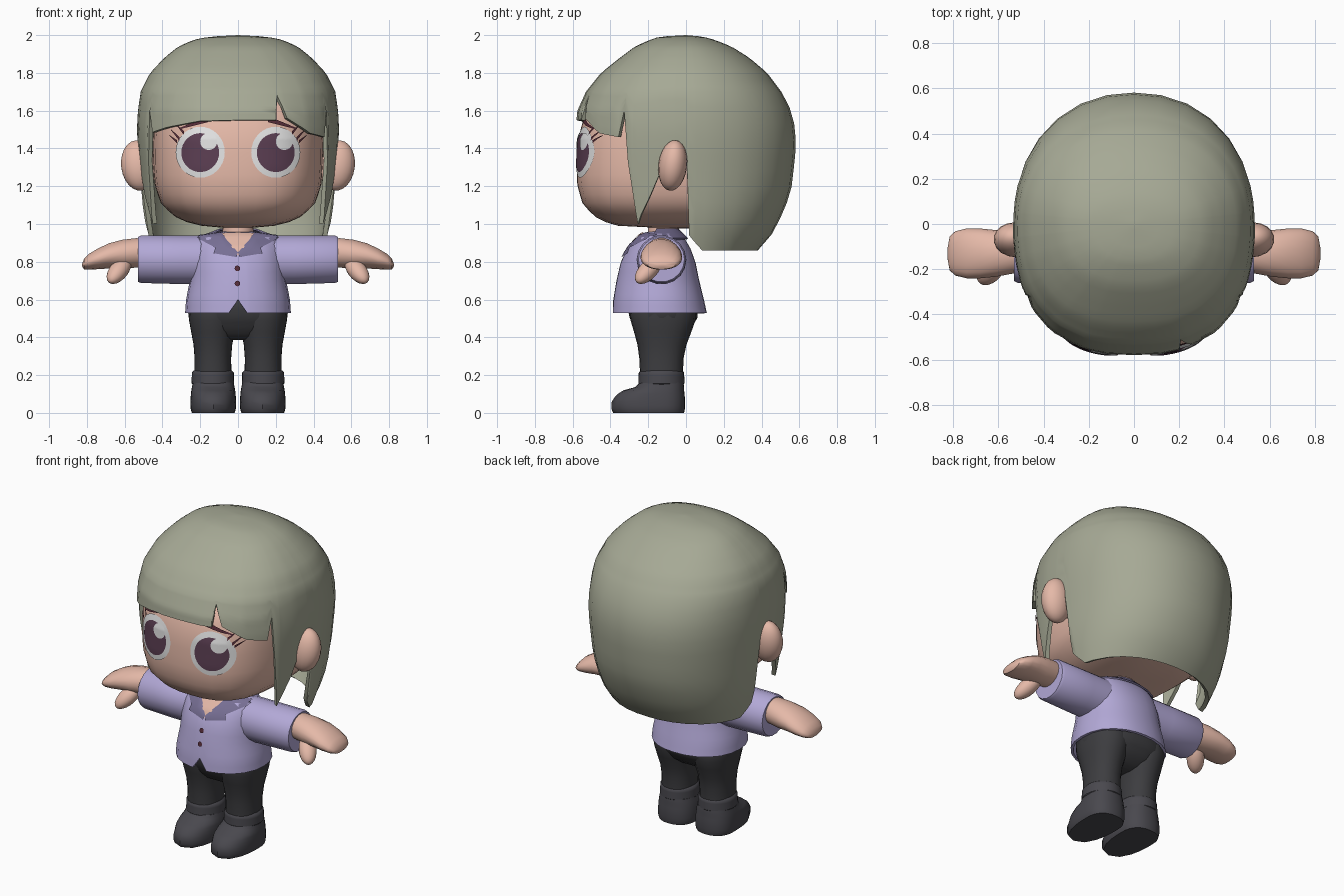
import bpy, bmesh, math
from mathutils import Vector

if "Cube" in bpy.data.objects:
    bpy.data.objects.remove(bpy.data.objects["Cube"])


def material(name, rgb):
    m = bpy.data.materials.new(name)
    m.diffuse_color = [((c / 255 + 0.055) / 1.055) ** 2.4 for c in rgb] + [1]
    m.use_nodes = True
    m.node_tree.nodes["Principled BSDF"].inputs["Base Color"].default_value = m.diffuse_color
    return m


HAIR = material("sage hair", (166, 169, 149))
SKIN = material("skin", (229, 185, 168))
SHIRT = material("lavender cloth", (178, 168, 214))
COLLAR = material("dark lavender", (119, 111, 148))
PANTS = material("charcoal cloth", (61, 61, 64))
BOOT = material("dark grey leather", (73, 72, 78))
IRIS = material("plum iris", (91, 62, 82))
WHITE = material("eye white", (226, 226, 226))
LASH = material("maroon lash", (86, 44, 56))


def finish(name, bm, mat, solid=0.0, front=False):
    bmesh.ops.remove_doubles(bm, verts=bm.verts[:], dist=0.0008)
    bmesh.ops.recalc_face_normals(bm, faces=bm.faces[:])
    if front:
        for f in bm.faces:
            if f.normal.y > 0:
                f.normal_flip()
    me = bpy.data.meshes.new(name)
    bm.to_mesh(me)
    bm.free()
    me.materials.append(mat)
    ob = bpy.data.objects.new(name, me)
    bpy.context.collection.objects.link(ob)
    bpy.ops.object.select_all(action='DESELECT')
    ob.select_set(True)
    bpy.context.view_layer.objects.active = ob
    if solid:
        mod = ob.modifiers.new("thickness", 'SOLIDIFY')
        mod.thickness, mod.offset = solid, -1
        bpy.ops.object.modifier_apply(modifier=mod.name)
    bpy.ops.object.shade_smooth_by_angle(angle=math.radians(42))
    return ob


def lerp_table(table, t):
    """Linear lookup in rows sorted by rising first value."""
    if t <= table[0][0]:
        return table[0][1:]
    for a, b in zip(table, table[1:]):
        if t <= b[0]:
            k = (t - a[0]) / (b[0] - a[0])
            return tuple(p + (q - p) * k for p, q in zip(a[1:], b[1:]))
    return table[-1][1:]


def skin_rings(bm, rings, closed=True, cap=False):
    rows = [[bm.verts.new(p) for p in r] for r in rings]
    n = len(rows[0])
    for r, s in zip(rows, rows[1:]):
        for i in range(n if closed else n - 1):
            j = (i + 1) % n
            bm.faces.new((r[i], r[j], s[j], s[i]))
    if cap:
        bm.faces.new(rows[0])
        bm.faces.new(rows[-1])


def shell(name, mat, table, cx=0, cy=0, n=2.0, n_back=None, hem=None, split=None,
          cols=None, rows=16, closed=True, cap=True, solid=0.0):
    """Upright rounded body from rows of (z, half width, front depth, back depth).
    Above the split height the rings stay level; below it they run to the hem."""
    cols = cols or [i * 15 for i in range(24)]
    table = sorted(table)
    top, low = table[-1][0], table[0][0]
    rings = []
    for k in range(rows + 1 + (10 if split else 0)):
        ring = []
        for d in cols:
            end = hem(d) if hem else low
            if split and k <= rows:
                z = top - (top - split) * (1 - math.cos(math.pi / 2 * k / rows))
            elif split:
                z = split - (split - end) * (k - rows) / 10
            else:
                z = top - (top - end) * (1 - math.cos(math.pi * k / rows)) / 2
            w, f, b = (max(v, 1e-4) for v in lerp_table(table, z))
            s, c = math.sin(math.radians(d)), math.cos(math.radians(d))
            y, e = (f, n) if c > 0 else (b, n_back or n)
            r = (abs(s / w) ** e + abs(c / y) ** e) ** (-1 / e)
            ring.append((cx + r * s, cy - r * c, z))
        rings.append(ring)
    bm = bmesh.new()
    skin_rings(bm, rings, closed, cap)
    return finish(name, bm, mat, solid)


def tube(name, mat, rows, seg=18):
    """Sideways limb from rows of (x, y, z, y radius, z radius)."""
    ang = [math.tau * i / seg for i in range(seg)]
    bm = bmesh.new()
    skin_rings(bm, [[(x, y + ry * math.cos(a), z + rz * math.sin(a)) for a in ang]
                    for x, y, z, ry, rz in rows], cap=True)
    return finish(name, bm, mat)


def ball(name, mat, loc, radii, axis=None, tilt=(0, 0, 0)):
    bm = bmesh.new()
    bmesh.ops.create_uvsphere(bm, u_segments=18, v_segments=12, radius=1)
    ob = finish(name, bm, mat)
    ob.location, ob.scale, ob.rotation_euler = loc, radii, tilt
    if axis:
        ob.rotation_euler = Vector(axis).to_track_quat('Z', 'Y').to_euler()


def decal(name, mat, edge_a, edge_b, table, cy, n, lift, steps=5):
    """Thin plate between two outlines in (x, z), laid on a body's front."""
    table = sorted(table)

    def place(x, z):
        w, f, b = lerp_table(table, z)
        return (x, cy - f * max(0, 1 - abs(x / w) ** n) ** (1 / n) - lift, z)
    rings = []
    for k in range(steps + 1):
        t = k / steps
        rings.append([place(a[0] + (b[0] - a[0]) * t, a[1] + (b[1] - a[1]) * t)
                      for a, b in zip(edge_a, edge_b)])
    bm = bmesh.new()
    skin_rings(bm, rings, closed=False)
    finish(name, bm, mat, front=True)


# Head
HN = 2.9
head = [(.975, 0, 0, 0), (.985, .17, .34, .22), (1.02, .31, .46, .36), (1.1, .405, .545, .44),
        (1.2, .44, .575, .48), (1.3, .45, .58, .5), (1.45, .45, .572, .5), (1.6, .44, .53, .5),
        (1.7, .41, .42, .44), (1.85, .26, .23, .25), (1.9, 0, 0, 0)]
shell("head", SKIN, head, n=HN, n_back=2.3, rows=24, cols=[i * 10 for i in range(36)])
shell("neck", SKIN, [(.88, .085, .085, .085), (1.03, .08, .08, .08)], cy=-.12, rows=2)

# Hair: a dome whose hem follows the fringe, side locks and long back
dome = [(.86, .45, .48, .38), (.93, .47, .5, .445), (1.0, .49, .52, .485), (1.1, .505, .55, .53),
        (1.2, .513, .58, .56), (1.4, .53, .587, .582), (1.5, .535, .585, .58), (1.6, .53, .575, .557),
        (1.7, .515, .53, .505), (1.8, .465, .45, .43), (1.88, .39, .35, .335), (1.94, .315, .27, .24),
        (1.975, .235, .19, .15), (1.992, .15, .14, .09), (2.0, 0, 0, 0)]
locks = [(55, 1.6), (57, 1.33), (60.5, 1.0), (63, 1.05), (69, 1.15), (75, 1.27), (83, 1.3),
         (90.5, 1.3), (92, .94), (95, .91), (101, .86), (180, .86)]
right_hem = [(0, 1.55), (20, 1.55), (22, 1.68), (26, 1.56), (40, 1.48), (52, 1.46)] + locks
left_hem = [(0, 1.55), (20, 1.545), (40, 1.51), (51, 1.485)] + locks


def hair_hem(d):
    return lerp_table(right_hem if d >= 0 else left_hem, abs(d))[0]


breaks = {d for d, z in right_hem} | {-d for d, z in left_hem} | set(range(-168, 181, 12))
shell("hair", HAIR, dome, n=2.4, n_back=2.15, hem=hair_hem, split=1.7, rows=16,
      cols=sorted(breaks - {-180}), cap=False, solid=.025)

# Ears
for s in (-1, 1):
    ball("ear", SKIN, (s * .525, -.07, 1.31), (.095, .076, .135), tilt=(-.12, s * .12, 0))


# Eyes, lashes and brows
def disc(name, mat, x, z, rx, rz, lift):
    ring = [(x + rx * math.cos(math.tau * i / 32), z + rz * math.sin(math.tau * i / 32))
            for i in range(33)]
    decal(name, mat, [(x, z)] * 33, ring, head, 0, HN, lift)


def stroke(name, x0, z0, x1, z1, width):
    rows = [(x0 + (x1 - x0) * t, z0 + (z1 - z0) * t, width * (1 - .8 * t)) for t in (0, .3, .6, 1)]
    decal(name, LASH, [(x, z + w) for x, z, w in rows], [(x, z - w) for x, z, w in rows],
          head, 0, HN, .009, 1)


for s in (-1, 1):
    disc("eye_white", WHITE, s * .2, 1.38, .13, .135, .004)
    disc("iris", IRIS, s * .2, 1.378, .1, .103, .0065)
    disc("eye_glint", WHITE, s * .2 + .045, 1.437, .045, .045, .009)
    stroke("lash", s * .31, 1.45, s * .355, 1.5, .01)
    stroke("lash", s * .285, 1.48, s * .33, 1.53, .01)
    stroke("lash", s * .322, 1.435, s * .365, 1.47, .008)
    stroke("brow", s * .16, 1.555, s * .31, 1.505, .016)

# Shirt with a split front hem
CY = -.14
torso = [(.53, .28, .25, .25), (.6, .275, .245, .235), (.7, .255, .228, .21), (.8, .25, .205, .19),
         (.88, .24, .165, .16), (.94, .22, .11, .12), (.957, .12, .085, .09), (.965, 0, 0, 0)]
front_split = [(0, .6), (3, .58), (11, .53), (180, .53)]
shell("shirt", SHIRT, torso, cy=CY, n=2.2, cap=False, solid=.015,
      hem=lambda d: lerp_table(front_split, abs(d))[0],
      cols=[-165 + 15 * i for i in range(11)] + [-11, -3, 0, 3, 11] + [15 * i for i in range(1, 13)])
decal("neckline_skin", SKIN, [(-.085, .953), (0, .957), (.085, .953)], [(0, .83)] * 3,
      torso, CY, 2.2, .006, 10)
for s in (-1, 1):
    decal("lapel", COLLAR, [(s * x, z) for x, z in ((0, .85), (.04, .895), (.085, .957), (.21, .942))],
          [(s * x, z) for x, z in ((.008, .825), (.13, .845), (.12, .875), (.205, .92))],
          torso, CY, 2.2, .009, 6)
shell("collar_back", COLLAR, [(.925, .235, .15, .15), (.975, .1, .09, .1)], cy=CY, rows=3,
      cols=list(range(80, 281, 20)), closed=False, cap=False, solid=.01)
for z in (.765, .685):
    ring = [(.015 * math.cos(math.tau * i / 12) - .003, z + .015 * math.sin(math.tau * i / 12))
            for i in range(13)]
    decal("button", LASH, [(-.003, z)] * 13, ring, torso, CY, 2.2, .008, 1)

# Sleeves, hands and thumbs
for s in (-1, 1):
    tube("sleeve", SHIRT, [(s * .1, -.13, .81, .13, .13), (s * .3, -.13, .81, .132, .13),
                           (s * .515, -.13, .813, .13, .127), (s * .53, -.13, .813, .122, .12)])
    tube("hand", SKIN, [(s * x, -.13, z, ry, rz) for x, z, ry, rz in (
        (.48, .85, .08, .074), (.54, .847, .09, .079), (.61, .84, .103, .078),
        (.68, .832, .11, .068), (.74, .816, .11, .056), (.79, .8, .098, .042),
        (.815, .788, .075, .028), (.825, .783, .02, .008))])
    ball("thumb", SKIN, (s * .63, -.2, .755), (.052, .048, .098), axis=(s * .5, -.6, -.65))

# Trousers
PY = -.13
shell("hips", PANTS, [(.385, .1, .06, .06), (.4, .17, .1, .1), (.44, .225, .135, .15),
                      (.5, .26, .168, .19), (.56, .268, .18, .195), (.62, .24, .17, .18)],
      cy=PY, n=2.6)
for s in (-1, 1):
    shell("leg", PANTS, [(.14, .098, .11, .11), (.3, .097, .118, .118), (.38, .104, .13, .137),
                         (.46, .122, .155, .172), (.52, .13, .172, .188), (.58, .125, .16, .17)],
          cx=s * .133, cy=PY, n=2.2, rows=10)
    # Boots with a raised cuff
    shell("boot_cuff", BOOT, [(.145, .102, .108, .108), (.155, .113, .122, .122),
                              (.215, .111, .12, .12), (.225, .1, .108, .108)],
          cx=s * .133, cy=PY, rows=8)
    shell("boot", BOOT, [(0, .113, .255, .12), (.02, .12, .265, .124), (.06, .121, .263, .125),
                         (.095, .119, .24, .123), (.12, .116, .2, .12), (.135, .113, .14, .12),
                         (.16, .108, .115, .117)], cx=s * .131, cy=PY, n=2.4, rows=12)
